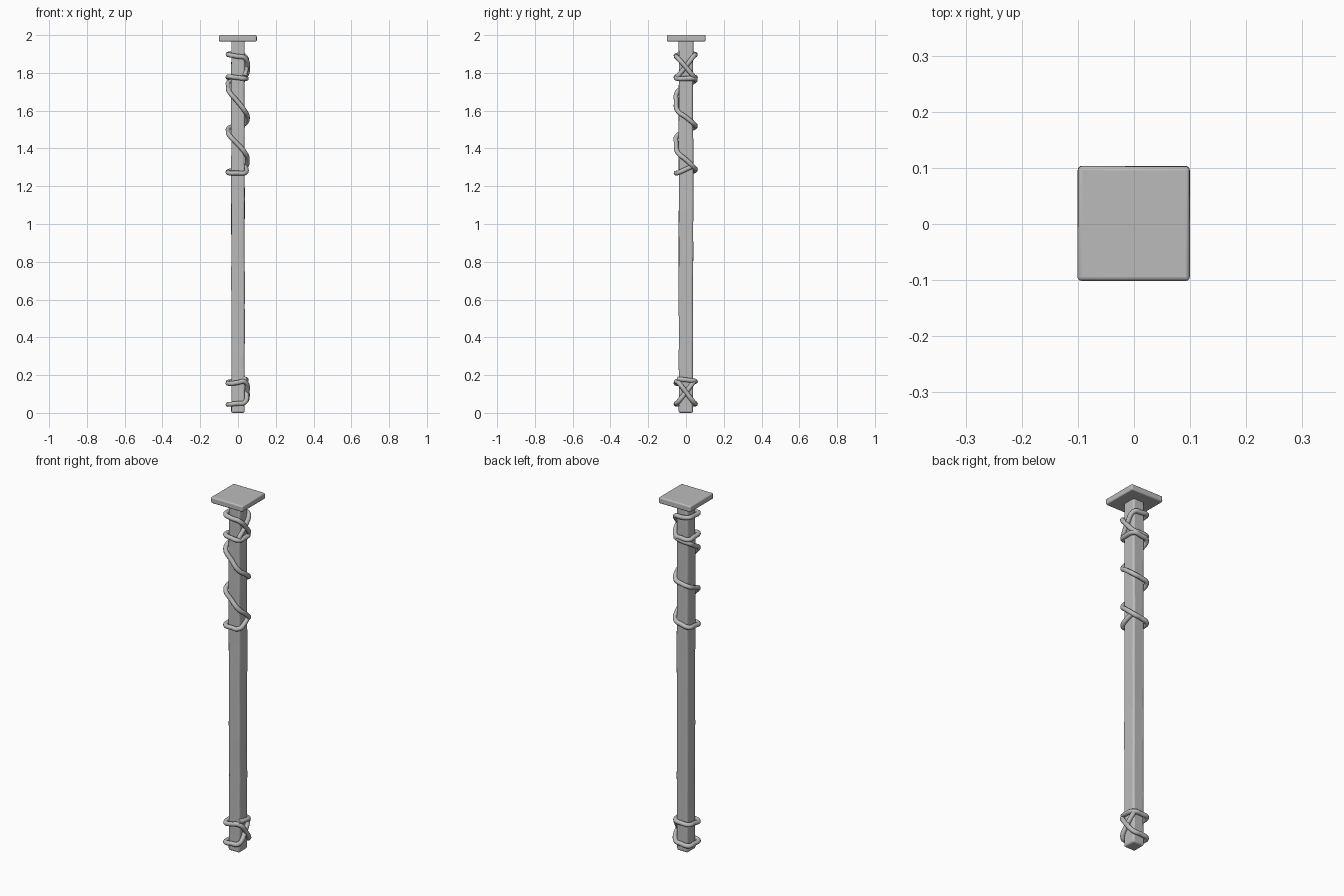
import bpy, bmesh, math, random
from mathutils import Vector

random.seed(4)
cube = bpy.data.objects.get("Cube")
if cube:
    bpy.data.objects.remove(cube, do_unlink=True)

GREY = (0.5, 0.5, 0.5, 1)
stone = bpy.data.materials.new("plain_grey")
stone.use_nodes = True
stone.diffuse_color = GREY
stone.node_tree.nodes["Principled BSDF"].inputs["Base Color"].default_value = GREY


def smooth(obj, angle=40):
    bpy.ops.object.select_all(action="DESELECT")
    obj.select_set(True)
    bpy.context.view_layer.objects.active = obj
    bpy.ops.object.shade_smooth_by_angle(angle=math.radians(angle))


def worn_block(name, size, centre, cuts, wobble, bevel):
    """Bevelled box, sliced along its height and slightly uneven."""
    bm = bmesh.new()
    bmesh.ops.create_cube(bm, size=1)
    for v in bm.verts:
        v.co = Vector(a * b for a, b in zip(v.co, size)) + Vector(centre)
    low = centre[2] - size[2] / 2
    for i in range(1, cuts):
        bmesh.ops.bisect_plane(bm, geom=bm.verts[:] + bm.edges[:] + bm.faces[:],
                               plane_co=(0, 0, low + size[2] * i / cuts),
                               plane_no=(0, 0, 1))
    for v in bm.verts:
        v.co.x += random.uniform(-wobble, wobble)
        v.co.y += random.uniform(-wobble, wobble)
    mesh = bpy.data.meshes.new(name)
    bm.to_mesh(mesh)
    bm.free()
    mesh.materials.append(stone)
    obj = bpy.data.objects.new(name, mesh)
    bpy.context.collection.objects.link(obj)
    mod = obj.modifiers.new("soft_edges", "BEVEL")
    mod.width = bevel
    mod.segments = 3
    mod.limit_method = "ANGLE"
    smooth(obj)
    return obj


# Square shaft and its flat cap
worn_block("post", (0.07, 0.076, 1.975), (0, 0, 0.9875), 14, 0.0015, 0.01)
worn_block("cap", (0.2, 0.204, 0.034), (0, 0.001, 1.983), 1, 0.001, 0.007)

# Stations around the post: corners A to D and the middle of the side after each
CORNERS = {"A": (-0.046, -0.045), "B": (0.035, -0.045),
           "C": (0.035, 0.042), "D": (-0.046, 0.042)}
SIDES = {"AB": (-0.004, -0.052), "BC": (0.044, 0), "CD": (-0.004, 0.049),
         "AD": (-0.051, 0)}


def vine(name, path):
    """Round strand through corner stations given as (corner, height)."""
    points = []
    for i, (c, z) in enumerate(path):
        points.append((*CORNERS[c], z))
        if i + 1 < len(path):
            c2, z2 = path[i + 1]
            x, y = SIDES["".join(sorted(c + c2))]
            # lift steep strands over the one they cross
            if c + c2 == "BC" and z - z2 > 0.07:
                x += 0.006
            points.append((x, y, (z + z2) / 2))
    curve = bpy.data.curves.new(name, "CURVE")
    curve.dimensions = "3D"
    curve.bevel_depth = 0.0125
    curve.bevel_resolution = 3
    curve.resolution_u = 6
    curve.use_fill_caps = True
    spline = curve.splines.new("BEZIER")
    spline.bezier_points.add(len(points) - 1)
    for bp, co in zip(spline.bezier_points, points):
        bp.co = co
        bp.handle_left_type = bp.handle_right_type = "AUTO"
    curve.materials.append(stone)
    obj = bpy.data.objects.new(name, curve)
    bpy.context.collection.objects.link(obj)
    bpy.ops.object.select_all(action="DESELECT")
    obj.select_set(True)
    bpy.context.view_layer.objects.active = obj
    bpy.ops.object.convert(target="MESH")
    smooth(bpy.context.view_layer.objects.active, 60)


# Upper vine: crossed loop under the cap, then a descending spiral
vine("upper_vine", list(zip("BCDABCDABCDABCDABCDABC", (
    1.78, 1.89, 1.9, 1.895, 1.88, 1.78, 1.775, 1.78, 1.77, 1.77, 1.755,
    1.7, 1.6, 1.53, 1.51, 1.47, 1.38, 1.3, 1.28, 1.27, 1.27, 1.31))))

# Lower vine: crossed loop at the foot
vine("lower_vine", list(zip("BCDABCDABC", (
    0.18, 0.17, 0.165, 0.155, 0.165, 0.055, 0.045, 0.045, 0.055, 0.165))))
